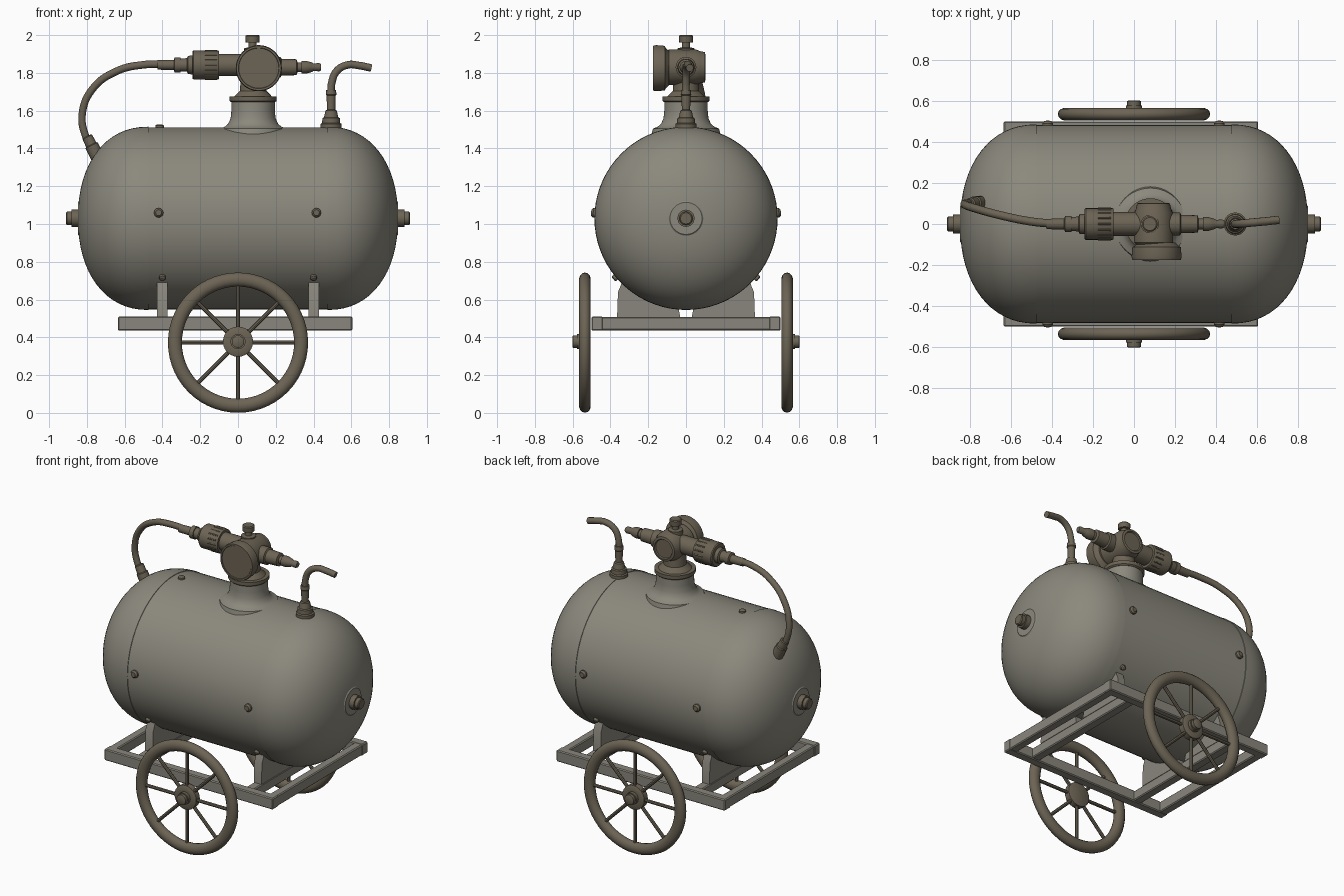
import bpy, bmesh, math
from mathutils import Vector, Matrix

if "Cube" in bpy.data.objects:
    bpy.data.objects.remove(bpy.data.objects["Cube"])


def material(name, rgb):
    m = bpy.data.materials.new(name)
    m.diffuse_color = (*rgb, 1)
    m.use_nodes = True
    m.node_tree.nodes["Principled BSDF"].inputs["Base Color"].default_value = m.diffuse_color
    return m


GREY = material("olive grey paint", (0.26, 0.25, 0.205))
BROWN = material("brown metal", (0.150, 0.127, 0.090))
FRAME = material("frame grey", (0.25, 0.24, 0.20))


def finish(name, bm, mat):
    bmesh.ops.recalc_face_normals(bm, faces=bm.faces)
    me = bpy.data.meshes.new(name)
    bm.to_mesh(me)
    bm.free()
    me.materials.append(mat)
    ob = bpy.data.objects.new(name, me)
    bpy.context.collection.objects.link(ob)
    return ob


def lathe(name, prof, loc, axis, mat, seg=32):
    """Revolve (distance along axis, radius) pairs; ends are capped."""
    bm = bmesh.new()
    rot = Vector(axis).to_track_quat('Z', 'Y').to_matrix().to_4x4()
    mtx = Matrix.Translation(loc) @ rot
    rings = []
    for h, r in prof:
        rings.append([bm.verts.new(mtx @ Vector((r * math.cos(a), r * math.sin(a), h)))
                      for a in (2 * math.pi * i / seg for i in range(seg))])
    for a, b in zip(rings, rings[1:]):
        for i in range(seg):
            j = (i + 1) % seg
            bm.faces.new((a[i], a[j], b[j], b[i]))
    bm.faces.new(rings[0])
    bm.faces.new(rings[-1])
    return finish(name, bm, mat)


def box(name, lo, hi, mat):
    bm = bmesh.new()
    lo, hi = Vector(lo), Vector(hi)
    bmesh.ops.create_cube(bm, size=1, matrix=Matrix.Translation((lo + hi) / 2)
                          @ Matrix.Diagonal((*(hi - lo), 1)))
    bmesh.ops.bevel(bm, geom=bm.edges[:], offset=0.006, segments=1, affect='EDGES')
    return finish(name, bm, mat)


def tube(name, pts, r, mat):
    cu = bpy.data.curves.new(name, 'CURVE')
    cu.dimensions = '3D'
    cu.bevel_depth, cu.bevel_resolution, cu.use_fill_caps = r, 4, True
    sp = cu.splines.new('BEZIER')
    sp.bezier_points.add(len(pts) - 1)
    for bp, p in zip(sp.bezier_points, pts):
        bp.co = p
        bp.handle_left_type = bp.handle_right_type = 'AUTO'
    cu.materials.append(mat)
    ob = bpy.data.objects.new(name, cu)
    bpy.context.collection.objects.link(ob)


# Tank: cylinder with slightly squared elliptical ends
R, ZC, HALF = 0.485, 1.03, 0.475
cap = []
for i in range(17):
    t = math.pi / 2 * i / 16
    cap.append((HALF + 0.372 * max(math.cos(t), 0) ** (2 / 2.2),
                max(R * math.sin(t) ** (2 / 2.2), 0.002)))
prof = [(-h, r) for h, r in cap] + [(-HALF + .001, R - .003), (HALF - .001, R - .003)] + cap[::-1]
lathe("tank", prof, (0, 0, ZC), (1, 0, 0), GREY, 72)

# End plugs and side bolts
for s in (-1, 1):
    lathe("end_plate", [(0.80, 0.092), (0.842, 0.092), (0.848, 0.085)],
          (0, 0, ZC), (s, 0, 0), GREY, 40)
    lathe("end_nut", [(0.83, 0.046), (0.882, 0.046), (0.882, 0.036), (0.905, 0.036), (0.91, 0.03)],
          (0, 0, ZC), (s, 0, 0), BROWN, 12)
    for x in (-0.42, 0.415):
        lathe("side_bolt", [(0.47, 0.025), (0.492, 0.025), (0.503, 0.016)],
              (x, 0, ZC), (0, s, 0.06), BROWN, 12)
    for x in (-0.40, 0.40):
        lathe("lower_bolt", [(0.47, 0.017), (0.497, 0.017), (0.502, 0.01)],
              (x, 0, ZC), (0, s * 0.37, -0.31), BROWN, 12)
lathe("top_bolt", [(0.47, 0.022), (0.492, 0.022), (0.497, 0.014)], (-0.415, 0, ZC), (0, 0, 1), BROWN, 12)

# Chassis rails
for s in (-1, 1):
    y0, y1 = sorted((s * 0.44, s * 0.5))
    box("side_rail", (-0.635, y0, 0.435), (0.605, y1, 0.51), FRAME)
box("end_rail", (-0.632, -0.45, 0.437), (-0.575, 0.45, 0.508), FRAME)
box("end_rail", (0.545, -0.45, 0.437), (0.602, 0.45, 0.508), FRAME)

# Saddles cradling the tank
arc = [(y, ZC - math.sqrt((R - 0.01) ** 2 - y * y)) for y in [0.34 - 0.03 * i for i in range(11)]]
outline = [(0.03, 0.505), (0.365, 0.505), (0.36, 0.64), (0.345, 0.675)] + arc
for x in (-0.40, 0.40):
    box("cross_rail", (x - 0.03, -0.45, 0.44), (x + 0.03, 0.45, 0.506), FRAME)
    for s in (-1, 1):
        bm = bmesh.new()
        f = bm.faces.new([bm.verts.new((x - 0.028, s * y, z)) for y, z in outline])
        ext = bmesh.ops.extrude_face_region(bm, geom=[f])
        bmesh.ops.translate(bm, vec=(0.056, 0, 0),
                            verts=[v for v in ext["geom"] if isinstance(v, bmesh.types.BMVert)])
        finish("saddle", bm, FRAME)

# Spoked wheels
WZ, WY = 0.372, 0.535
for s in (-1, 1):
    bm = bmesh.new()
    n, m = 56, 14
    grid = [[bm.verts.new(((0.334 + 0.037 * math.cos(b)) * math.cos(a), s * WY + 0.031 * math.sin(b),
                           WZ + (0.334 + 0.037 * math.cos(b)) * math.sin(a)))
             for b in (2 * math.pi * j / m for j in range(m))]
            for a in (2 * math.pi * i / n for i in range(n))]
    for i in range(n):
        for j in range(m):
            i2, j2 = (i + 1) % n, (j + 1) % m
            bm.faces.new((grid[i][j], grid[i2][j], grid[i2][j2], grid[i][j2]))
    finish("wheel_rim", bm, BROWN)
    for k in range(8):
        a = math.pi / 4 * k
        lathe("spoke", [(0.05, 0.011), (0.31, 0.011)], (0, s * WY, WZ),
              (math.cos(a), 0, math.sin(a)), BROWN, 8)
    lathe("wheel_hub", [(0.51, 0.07), (0.515, 0.08), (0.553, 0.08), (0.558, 0.072), (0.558, 0.04),
                        (0.578, 0.04), (0.578, 0.033), (0.598, 0.033), (0.602, 0.026)],
          (0, 0, WZ + 0.005), (0, s, 0), BROWN, 24)

# Neck with flared base and flange
NX = 0.08
lathe("neck", [(1.44, 0.19), (1.505, 0.175), (1.515, 0.15), (1.53, 0.132), (1.56, 0.119), (1.60, 0.115),
               (1.66, 0.115)], (NX, 0, 0), (0, 0, 1), GREY, 48)
lathe("neck_flange", [(1.645, 0.117), (1.652, 0.125), (1.675, 0.125), (1.675, 0.10), (1.69, 0.085),
                      (1.705, 0.07), (1.78, 0.065)], (NX, 0, 0), (0, 0, 1), BROWN, 40)

# Valve body, gauge and knob
VZ = 1.83
lathe("valve_body", [(-0.11, 0.075), (-0.09, 0.095), (0.05, 0.095), (0.075, 0.085), (0.10, 0.08),
                     (0.103, 0.065), (0.096, 0.06)], (NX + 0.015, 0, VZ), (0, 1, 0), BROWN, 36)
lathe("gauge_case", [(0.09, 0.09), (0.108, 0.108), (0.112, 0.118), (0.16, 0.122), (0.175, 0.118),
                     (0.175, 0.108), (0.170, 0.106)], (0.11, 0, VZ - 0.005), (0, -1, 0), BROWN, 48)
lathe("gauge_face", [(0.165, 0.106), (0.172, 0.106)], (0.11, 0, VZ - 0.005), (0, -1, 0), BROWN, 48)
lathe("top_knob", [(1.90, 0.045), (1.93, 0.045), (1.935, 0.022), (1.96, 0.022), (1.962, 0.036),
                   (1.995, 0.038), (2.0, 0.032)], (NX - 0.003, 0, 0), (0, 0, 1), BROWN, 16)

# Left coupling with ribs
lathe("left_coupling", [(-0.06, 0.058), (0.10, 0.058), (0.10, 0.074), (0.105, 0.077), (0.235, 0.077),
                        (0.241, 0.072), (0.241, 0.05), (0.265, 0.048), (0.27, 0.036), (0.305, 0.034),
                        (0.305, 0.04), (0.335, 0.04), (0.34, 0.027), (0.425, 0.025)],
      (0, 0, VZ + 0.012), (-1, 0, 0), BROWN, 32)
for i in range(16):
    a = 2 * math.pi * i / 16
    y, z = 0.075 * math.cos(a), VZ + 0.012 + 0.075 * math.sin(a)
    lathe("coupling_rib", [(0.112, 0.005), (0.175, 0.005)], (0, y, z), (-1, 0, 0), BROWN, 6)

# Right nozzle
lathe("right_nozzle", [(0.12, 0.055), (0.225, 0.055), (0.23, 0.045), (0.31, 0.042), (0.315, 0.026),
                       (0.335, 0.026), (0.335, 0.034), (0.36, 0.034), (0.39, 0.026), (0.40, 0.02),
                       (0.43, 0.022), (0.44, 0.016)], (0, 0, VZ), (1, 0, 0), BROWN, 20)

# Hose from coupling down to the tank
tube("hose", [(-0.38, 0, 1.846), (-0.50, 0.012, 1.843), (-0.64, 0.04, 1.81), (-0.77, 0.075, 1.715),
              (-0.825, 0.095, 1.58), (-0.805, 0.10, 1.46), (-0.76, 0.10, 1.38)], 0.02, BROWN)
lathe("hose_fitting", [(-0.03, 0.036), (0.045, 0.036), (0.05, 0.03), (0.095, 0.028), (0.10, 0.022)],
      (-0.755, 0.10, 1.375), (-0.45, 0, 0.9), BROWN, 16)

# Outlet pipe on the right
PX = 0.493
lathe("pipe_base", [(1.48, 0.056), (1.53, 0.056), (1.535, 0.048), (1.56, 0.046), (1.565, 0.038),
                    (1.60, 0.03), (1.605, 0.022), (1.68, 0.024), (1.685, 0.028), (1.71, 0.026)],
      (PX, 0, 0), (0, 0, 1), BROWN, 24)
tube("outlet_pipe", [(PX, 0, 1.66), (0.497, 0, 1.75), (0.525, 0.002, 1.812), (0.585, 0.008, 1.843),
                     (0.64, 0.013, 1.839), (0.705, 0.02, 1.826)], 0.02, BROWN)

# Smooth shading with sharp edges kept
for ob in bpy.data.objects:
    ob.select_set(ob.type == 'MESH')
    if ob.type == 'MESH':
        bpy.context.view_layer.objects.active = ob
bpy.ops.object.shade_smooth_by_angle(angle=math.radians(35))
